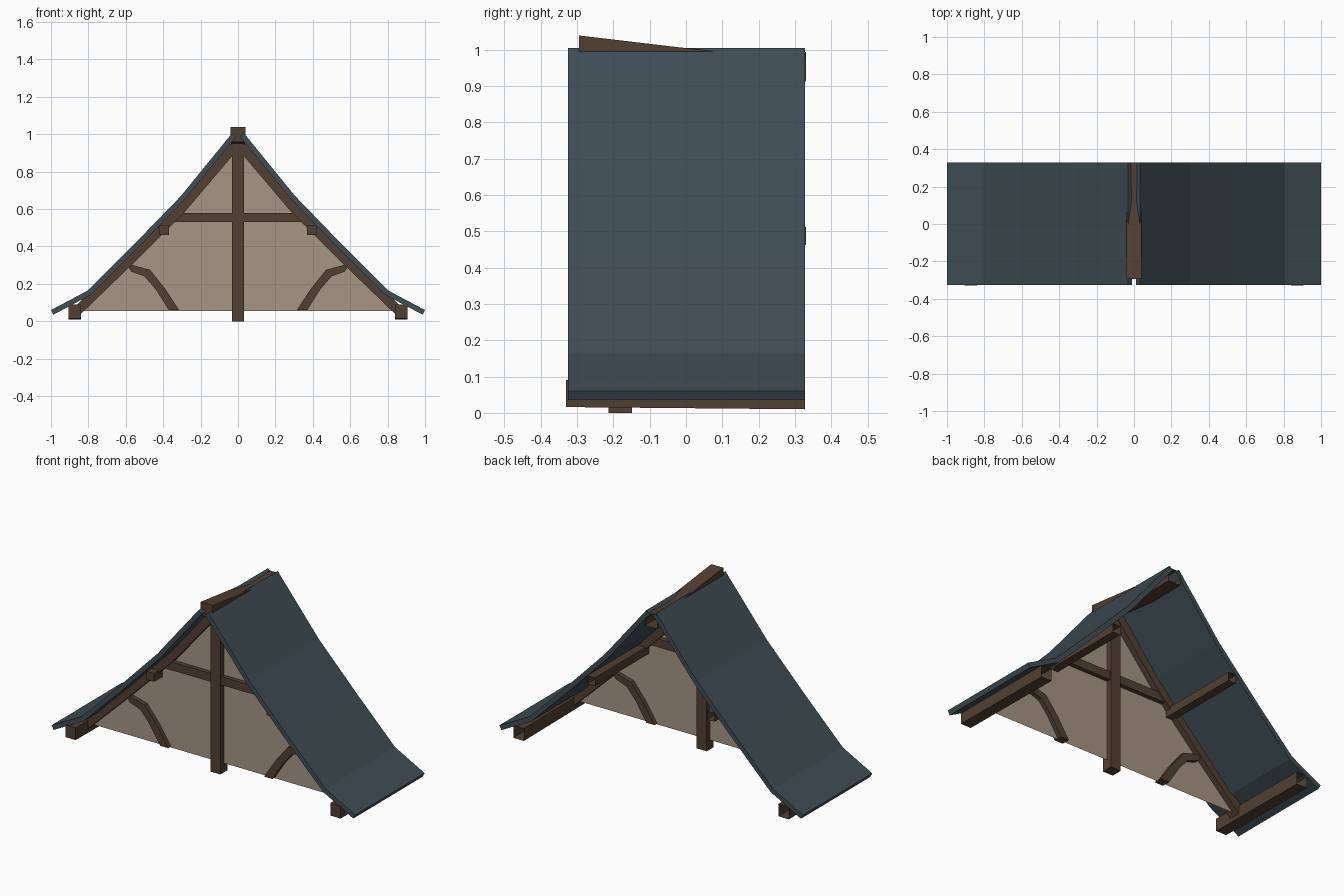
import bpy, bmesh
from mathutils import Vector

if "Cube" in bpy.data.objects:
    bpy.data.objects.remove(bpy.data.objects["Cube"])


def material(name, rgb):
    m = bpy.data.materials.new(name)
    m.diffuse_color = (*rgb, 1)
    m.use_nodes = True
    m.node_tree.nodes["Principled BSDF"].inputs["Base Color"].default_value = m.diffuse_color
    return m


WOOD = material("dark_wood", (0.085, 0.05, 0.032))
SLATE = material("slate", (0.05, 0.075, 0.09))
PLASTER = material("plaster", (0.38, 0.30, 0.23))


def finish(name, bm, mat):
    bmesh.ops.recalc_face_normals(bm, faces=bm.faces[:])
    me = bpy.data.meshes.new(name)
    bm.to_mesh(me)
    bm.free()
    me.materials.append(mat)
    ob = bpy.data.objects.new(name, me)
    bpy.context.collection.objects.link(ob)
    return ob


def ribbon(name, outer, inner, y0, y1, mat):
    """Solid strip between two matching xz polylines, from y0 to y1."""
    bm = bmesh.new()
    rings = []
    for (ax, az), (bx, bz) in zip(outer, inner):
        rings.append([bm.verts.new(p) for p in
                      ((ax, y0, az), (ax, y1, az), (bx, y1, bz), (bx, y0, bz))])
    for r, s in zip(rings, rings[1:]):
        for i in range(4):
            j = (i + 1) % 4
            bm.faces.new((r[i], r[j], s[j], s[i]))
    bm.faces.new(rings[0])
    bm.faces.new(rings[-1])
    return finish(name, bm, mat)


def offset(path, d):
    """Shift an xz polyline sideways by d."""
    pts = [Vector(p) for p in path]
    out = []
    for i, p in enumerate(pts):
        t = (pts[min(i + 1, len(pts) - 1)] - pts[max(i - 1, 0)]).normalized()
        out.append((p.x - t.y * d, p.y + t.x * d))
    return out


def beam(name, x, stations, w, h, open_back=True):
    """Timber along y through (y, centre z) stations, open at the back end."""
    bm = bmesh.new()
    rings = [[bm.verts.new((x + sx * w / 2, y, z + sz * h / 2))
              for sx, sz in ((-1, -1), (1, -1), (1, 1), (-1, 1))]
             for y, z in stations]
    for r, s in zip(rings, rings[1:]):
        for i in range(4):
            j = (i + 1) % 4
            bm.faces.new((r[i], r[j], s[j], s[i]))
    bm.faces.new(rings[0])
    if not open_back:
        bm.faces.new(rings[-1])
    return finish(name, bm, WOOD)


ROOF = [(1.0, 0.06), (0.805, 0.163), (0.555, 0.412), (0.305, 0.67), (0.032, 1.005)]
RAFTER = [(0.87, 0.045), (0.58, 0.325), (0.30, 0.605), (0.02, 0.935)]
BRACE_OUT = [(0.60, 0.31), (0.47, 0.275), (0.39, 0.175), (0.315, 0.06)]
BRACE_IN = [(0.57, 0.265), (0.50, 0.24), (0.44, 0.17), (0.37, 0.06)]

for side, s in (("right", 1), ("left", -1)):
    def flip(path):
        return [(s * x, z) for x, z in path]
    # slate slope with flared eave
    ribbon("roof_" + side, flip(ROOF), flip(offset(ROOF, 0.028)), -0.325, 0.328, SLATE)
    # rafter following the slope
    ribbon("rafter_" + side, flip(offset(RAFTER, -0.025)),
           flip(offset(RAFTER, 0.025)), -0.215, -0.145, WOOD)
    # curved brace
    ribbon("brace_" + side, flip(BRACE_OUT), flip(BRACE_IN), -0.205, -0.155, WOOD)
    # wall plate and purlin
    beam("wall_plate_" + side, s * 0.873, [(-0.33, 0.053), (0.328, 0.047)], 0.068, 0.074)
    beam("purlin_" + side, s * 0.395, [(-0.26, 0.487), (0.33, 0.487)], 0.05, 0.05)

# sagging ridge beam
beam("ridge_beam", 0, [(-0.295, 0.999), (0.12, 0.95), (0.33, 0.953)], 0.08, 0.08)

# king post and collar tie
ribbon("king_post", [(-0.033, 0), (-0.033, 0.955)], [(0.033, 0), (0.033, 0.955)],
       -0.213, -0.148, WOOD)
ribbon("collar_tie", [(-0.34, 0.58), (0.34, 0.58)], [(-0.38, 0.53), (0.38, 0.53)],
       -0.205, -0.155, WOOD)

# plaster gable panel
bm = bmesh.new()
outline = [(-0.86, 0.055), (0.86, 0.055), (0.58, 0.325), (0.30, 0.605),
           (0, 0.935), (-0.30, 0.605), (-0.58, 0.325)]
bm.faces.new([bm.verts.new((x, -0.18, z)) for x, z in outline])
finish("gable_panel", bm, PLASTER)
